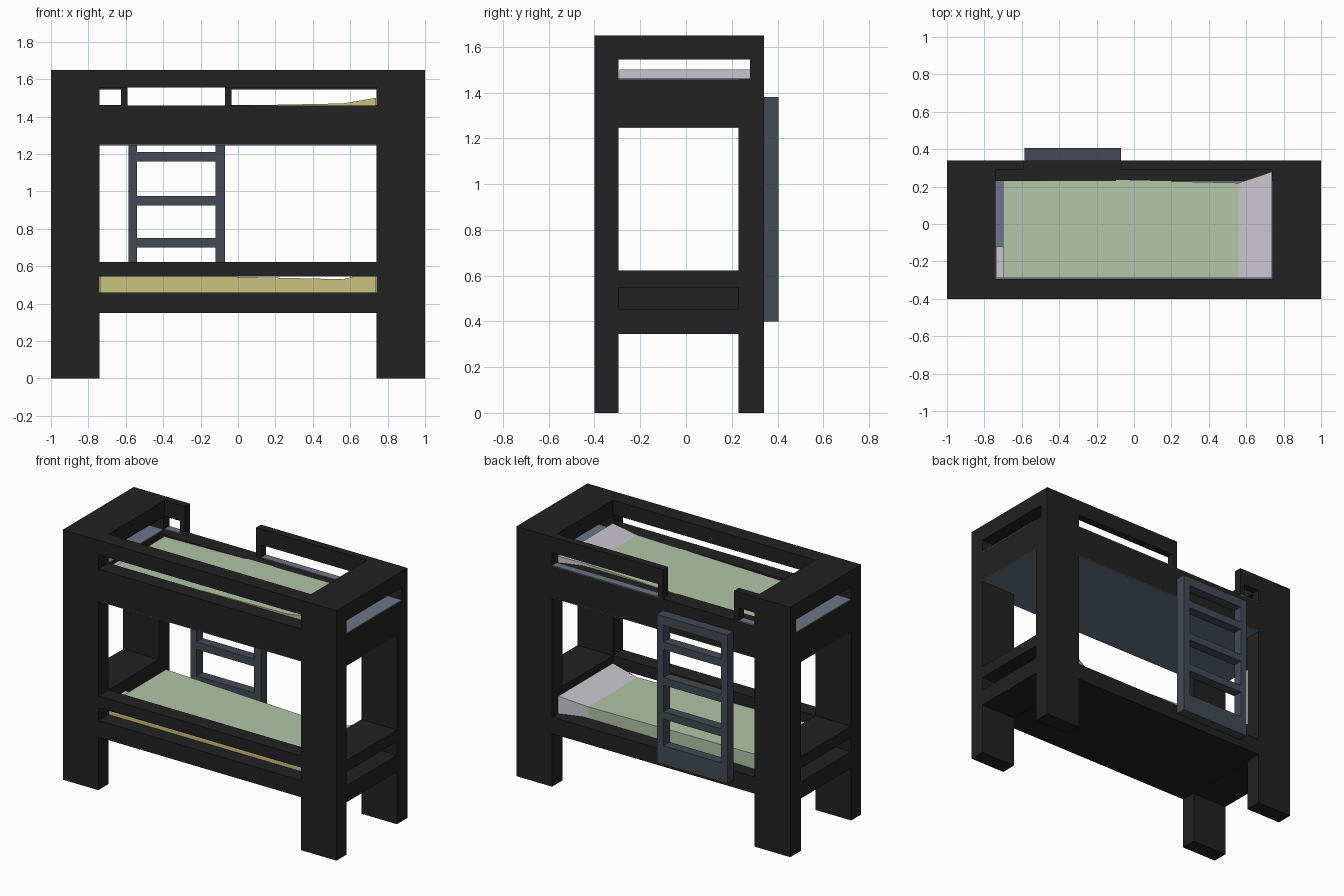
import bpy, bmesh

if "Cube" in bpy.data.objects:
    bpy.data.objects.remove(bpy.data.objects["Cube"])

def material(name, rgb):
    m = bpy.data.materials.new(name)
    m.diffuse_color = (*rgb, 1)
    m.use_nodes = True
    m.node_tree.nodes["Principled BSDF"].inputs["Base Color"].default_value = m.diffuse_color
    return m

BLACK = material("black frame", (0.016, 0.016, 0.016))
LADDER = material("dark slate", (0.058, 0.069, 0.089))
SLATE = material("slate boards", (0.15, 0.178, 0.242))
GREEN = material("green blanket", (0.456, 0.558, 0.386))
PALE = material("pale pillow", (0.578, 0.565, 0.61))
YELLOW = material("yellow mattress", (0.591, 0.546, 0.205))

def solid(name, corners, mats):
    """Six-sided solid: 4 bottom then 4 top corners, counter-clockwise."""
    bm = bmesh.new()
    v = [bm.verts.new(c) for c in corners]
    for f in ((3, 2, 1, 0), (4, 5, 6, 7), (0, 1, 5, 4),
              (1, 2, 6, 5), (2, 3, 7, 6), (3, 0, 4, 7)):
        bm.faces.new([v[i] for i in f])
    bm.normal_update()
    if len(mats) > 1:  # front-facing side takes the second colour
        for f in bm.faces:
            f.material_index = 1 if f.normal.y < -0.7 else 0
    me = bpy.data.meshes.new(name)
    bm.to_mesh(me)
    bm.free()
    for m in mats:
        me.materials.append(m)
    ob = bpy.data.objects.new(name, me)
    bpy.context.collection.objects.link(ob)
    return ob

def box(name, x, y, z, mat):
    ring = [(x[0], y[0]), (x[1], y[0]), (x[1], y[1]), (x[0], y[1])]
    return solid(name, [(a, b, h) for h in z for a, b in ring], [mat])

F, B = (-0.40, -0.295), (0.23, 0.34)      # front and back thickness
MID, GAP = (-0.74, 0.74), (-0.295, 0.23)  # spans between the legs

# Legs and end boards, mirrored left and right
for s, side in ((-1, "left"), (1, "right")):
    xs = tuple(sorted((s * 0.74, s * 1.0)))
    box(side + "_front_leg", xs, F, (0, 1.65), BLACK)
    box(side + "_back_leg", xs, B, (0, 1.46), BLACK)
    box(side + "_back_leg_top", xs, (0.28, 0.34), (1.46, 1.65), BLACK)
    box(side + "_lower_end_board", xs, GAP, (0.345, 0.455), BLACK)
    box(side + "_lower_end_rail", xs, GAP, (0.545, 0.622), BLACK)
    box(side + "_lower_end_panel", tuple(sorted((s * 0.74, s * 0.76))), GAP, (0.455, 0.545), BLACK)
    box(side + "_upper_end_board", xs, GAP, (1.25, 1.457), BLACK)
    box(side + "_upper_end_slot_floor", xs, (-0.295, 0.28), (1.457, 1.462), SLATE)
    box(side + "_upper_end_underside", xs, GAP, (1.246, 1.25), SLATE)
    box(side + "_top_end_rail", xs, (-0.295, 0.28), (1.545, 1.65), BLACK)

# Front boards and rails
box("lower_front_board", MID, F, (0.35, 0.46), BLACK)
box("lower_front_rail", MID, F, (0.545, 0.622), BLACK)
box("upper_front_board", MID, F, (1.25, 1.46), BLACK)
box("upper_front_rail", MID, F, (1.555, 1.65), BLACK)

# Back boards and guard rails either side of the ladder opening
box("lower_back_board", MID, B, (0.35, 0.46), BLACK)
box("upper_back_board", MID, B, (1.25, 1.457), BLACK)
G = (0.29, 0.34)
for name, x, post in (("long_guard", (-0.07, 0.74), (-0.07, -0.035)),
                      ("short_guard", (-0.74, -0.59), (-0.625, -0.59))):
    box(name + "_rail", x, G, (1.545, 1.65), BLACK)
    box(name + "_post", post, G, (1.457, 1.545), BLACK)
    box(name + "_slot_floor", x, G, (1.457, 1.462), SLATE)

# Bed bases
box("lower_base", MID, GAP, (0.35, 0.44), BLACK)
box("upper_base", MID, GAP, (1.25, 1.38), SLATE)
box("upper_base_underside", MID, (-0.40, 0.34), (1.246, 1.25), SLATE)

# Bedding: blanket-covered mattress with a rising pillow wedge
def bedding(name, bottom, left, dip, head):
    y0, x0, x1, x2 = -0.29, -0.70, 0.56, 0.738
    quad = [(x0, y0), (x1, y0), (x1, 0.22), (x0, 0.25)]
    solid(name + "_mattress",
          [(x, y, bottom) for x, y in quad] +
          [(x, y, z) for (x, y), z in zip(quad, (left, dip, dip, left))], [GREEN, YELLOW])
    quad = [(x1, y0), (x2, y0), (x2, 0.28), (x1, 0.22)]
    solid(name + "_pillow",
          [(x, y, bottom) for x, y in quad] +
          [(x, y, z) for (x, y), z in zip(quad, (dip, head, head, dip))], [PALE, YELLOW])
    quad = [(-0.738, y0), (x0, y0), (x0, -0.12), (-0.738, -0.12)]
    solid(name + "_sheet_edge",
          [(x, y, bottom) for x, y in quad] +
          [(x, y, left - 0.01) for x, y in quad], [PALE, YELLOW])

bedding("lower", 0.44, 0.56, 0.53, 0.575)
bedding("upper", 1.38, 1.445, 1.47, 1.50)

# Ladder
LY = (0.34, 0.405)
for name, x in (("left", (-0.585, -0.54)), ("right", (-0.12, -0.07))):
    box("ladder_stile_" + name, x, LY, (0.40, 1.38), LADDER)
for i, z in enumerate(((0.40, 0.525), (0.70, 0.75), (0.925, 0.975), (1.16, 1.21), (1.32, 1.38))):
    box("ladder_rung_%d" % (i + 1), (-0.54, -0.12), LY, z, LADDER)
